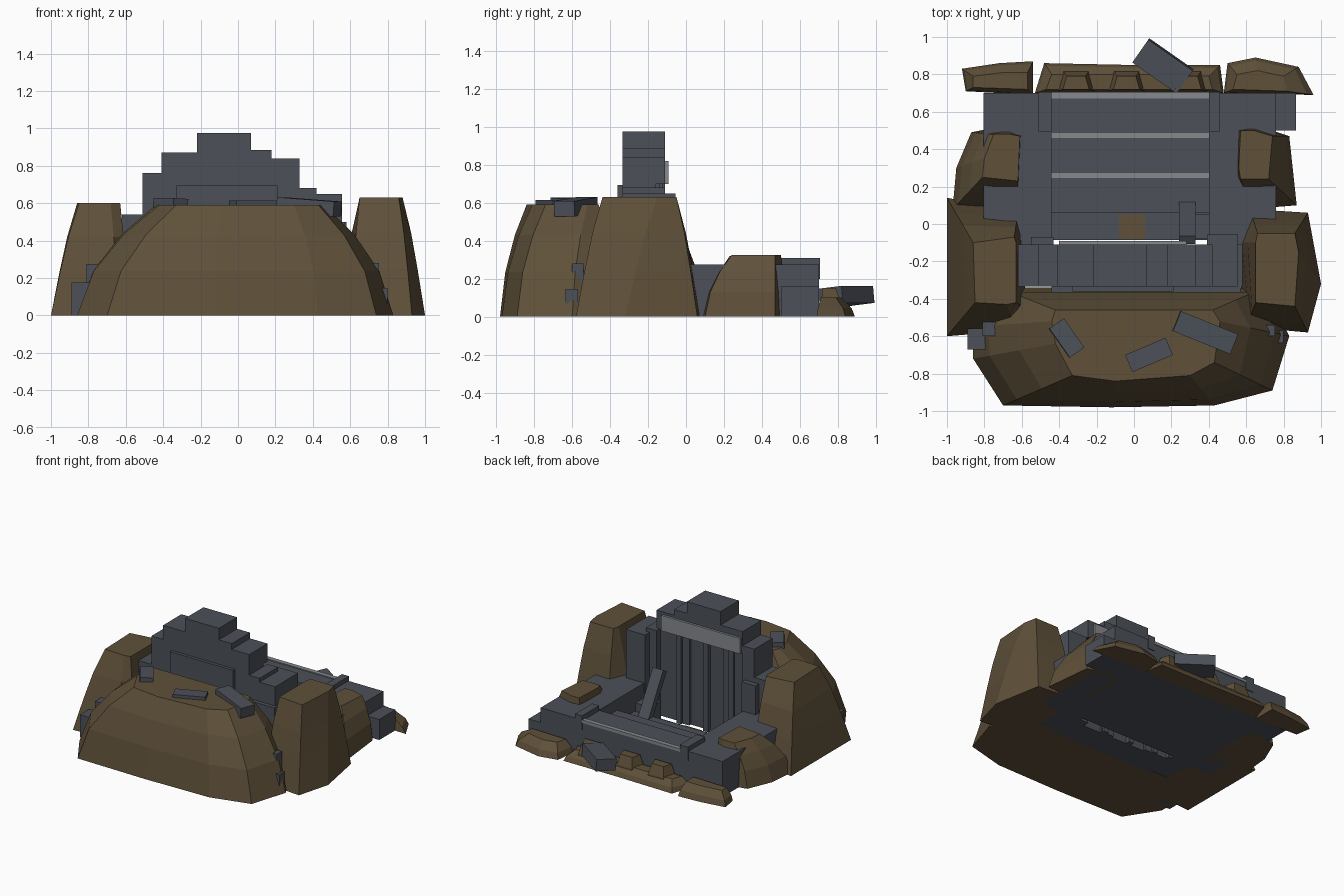
import bpy, bmesh, math
from mathutils import Matrix, Euler, Vector

if "Cube" in bpy.data.objects:
    bpy.data.objects.remove(bpy.data.objects["Cube"])


def material(name, rgb):
    m = bpy.data.materials.new(name)
    m.diffuse_color = (*rgb, 1)
    m.use_nodes = True
    m.node_tree.nodes["Principled BSDF"].inputs["Base Color"].default_value = m.diffuse_color
    return m


EARTH = material("earth brown", (0.115, 0.082, 0.042))
STONE = material("slate stone", (0.072, 0.081, 0.099))
TRIM = material("pale trim", (0.24, 0.25, 0.27))


def finish(name, bm, mat):
    bmesh.ops.recalc_face_normals(bm, faces=bm.faces)
    me = bpy.data.meshes.new(name)
    bm.to_mesh(me)
    bm.free()
    me.materials.append(mat)
    ob = bpy.data.objects.new(name, me)
    bpy.context.collection.objects.link(ob)
    return ob


def box(name, x, y, z, mat=STONE):
    """Box from (min, max) pairs."""
    bm = bmesh.new()
    size = (x[1] - x[0], y[1] - y[0], z[1] - z[0])
    mid = Vector((sum(x) / 2, sum(y) / 2, sum(z) / 2))
    bmesh.ops.create_cube(bm, size=1, matrix=Matrix.Translation(mid) @ Matrix.Diagonal((*size, 1)))
    return finish(name, bm, mat)


def slab(name, loc, size, rot):
    """Turned loose block, rotation in degrees."""
    bm = bmesh.new()
    turn = Euler([math.radians(a) for a in rot]).to_matrix().to_4x4()
    bmesh.ops.create_cube(bm, size=1, matrix=Matrix.Translation(loc) @ turn @ Matrix.Diagonal((*size, 1)))
    return finish(name, bm, STONE)


def mound(name, base, top, height, tiers=((0, 0), (.4, .2), (.73, .56), (1, 1))):
    """Earth heap: rings blended from the base outline to the top outline."""
    bm = bmesh.new()
    rings = []
    for h, s in tiers:
        rings.append([bm.verts.new((a[0] + (b[0] - a[0]) * s, a[1] + (b[1] - a[1]) * s, height * h))
                      for a, b in zip(base, top)])
    n = len(base)
    for lo, hi in zip(rings, rings[1:]):
        for i in range(n):
            j = (i + 1) % n
            bm.faces.new((lo[i], lo[j], hi[j], hi[i]))
    bm.faces.new(rings[0][::-1])
    bm.faces.new(rings[-1])
    return finish(name, bm, EARTH)


# Large front heap
mound("front_mound",
      [(-.72, -.34), (-.86, -.55), (-.86, -.72), (-.70, -.97), (-.12, -.98), (.43, -.97), (.74, -.89), (.83, -.6), (.70, -.34)],
      [(-.42, -.46), (-.44, -.52), (-.42, -.64), (-.33, -.81), (-.10, -.84), (.30, -.81), (.43, -.74), (.46, -.52), (.42, -.46)],
      .59)

# Tall heaps beside the tower
side = ((0, 0), (.39, .33), (.70, .62), (1, 1))
mound("right_mound",
      [(.54, -.10), (.62, .08), (.93, .06), (1.0, -.32), (.93, -.58), (.60, -.55)],
      [(.65, -.10), (.66, -.05), (.86, -.05), (.88, -.15), (.86, -.44), (.65, -.42)], .63, side)
mound("left_mound",
      [(-.59, -.05), (-.62, .07), (-1.0, .14), (-1.0, -.60), (-.64, -.57), (-.58, -.45)],
      [(-.63, -.10), (-.64, -.07), (-.86, -.10), (-.85, -.42), (-.68, -.43), (-.63, -.42)], .60, side)

# Lower heaps beside the stair
mound("right_rear_mound",
      [(.62, .08), (.87, .10), (.83, .47), (.65, .53), (.54, .50), (.54, .20)],
      [(.57, .24), (.72, .24), (.74, .47), (.64, .50), (.57, .50), (.56, .30)], .325)
mound("left_rear_mound",
      [(-.62, .10), (-.60, .48), (-.68, .53), (-.87, .49), (-.95, .30), (-.97, .08)],
      [(-.62, .23), (-.61, .47), (-.66, .48), (-.75, .48), (-.80, .35), (-.81, .25)], .32)

# Low banks along the rear
bank = ((0, 0), (.45, .25), (1, 1))
mound("left_bank", [(-.90, .71), (-.54, .69), (-.54, .87), (-.72, .86), (-.92, .83)],
      [(-.86, .73), (-.57, .72), (-.57, .81), (-.70, .81), (-.86, .79)], .10, bank)
mound("middle_bank", [(-.53, .70), (.48, .70), (.46, .85), (0, .85), (-.48, .86)],
      [(-.47, .72), (.42, .72), (.40, .79), (0, .80), (-.44, .80)], .08, bank)
mound("right_bank", [(.48, .70), (.96, .69), (.88, .84), (.65, .89), (.50, .86)],
      [(.53, .72), (.82, .71), (.80, .79), (.66, .82), (.55, .80)], .10, bank)
for i, x in enumerate((-.31, -.04, .29)):
    mound(f"bank_lump_{i}", [(x - .10, .71), (x + .10, .71), (x + .07, .82), (x - .07, .82)],
          [(x - .07, .72), (x + .07, .72), (x + .05, .79), (x - .05, .79)], .15, ((0, 0), (.5, .2), (1, 1)))

# Floor, stair and side platforms
box("floor", (-.44, .40), (-.085, .06), (0, .02))
for i, (y0, y1, z) in enumerate(((.06, .275, .10), (.275, .49, .19), (.49, .70, .27))):
    box(f"step_{i}", (-.44, .40), (y0, y1), (0, z))
    box(f"step_nosing_{i}", (-.44, .40), (y1 - .03, y1 + .005), (z - .015, z + .008), TRIM)
box("left_platform", (-.805, -.44), (-.11, .70), (0, .275))
box("right_platform", (.40, .76), (-.11, .70), (0, .275))
box("right_end_block", (.76, .865), (.50, .70), (0, .16))
box("left_kerb", (-.51, -.44), (.495, .705), (.2, .31))
box("right_kerb", (.40, .46), (.495, .705), (.2, .31))
box("floor_earth_patch", (-.08, .06), (-.08, .05), (.018, .026), EARTH)

# Stepped tower: edges along x, height and doorway depth of each column
columns = ((-.62, -.51, .54, 0), (-.51, -.41, .76, 0), (-.41, -.22, .87, .03), (-.22, .07, .975, .05),
           (.07, .18, .885, .03), (.18, .33, .84, .05), (.33, .42, .68, 0), (.42, .555, .65, 0),
           (.555, .58, .50, 0))
for i, (x0, x1, z, inset) in enumerate(columns):
    split = .70 if inset else z
    box(f"tower_column_{i}", (x0, x1), (-.335, -.11 - inset), (0, split))
    if inset:
        box(f"tower_head_{i}", (x0, x1), (-.335, -.11), (split, z))
for i, x in enumerate((-.30, -.08, .15)):
    box(f"doorway_rib_{i}", (x - .02, x + .02), (-.18, -.125), (0, .70))
box("front_panel", (-.33, .21), (-.36, -.33), (.3, .695))
box("front_ledge", (-.44, .57), (-.365, -.33), (0, .50))
box("lintel", (-.40, .28), (-.12, -.092), (.70, .82), TRIM)
box("left_pier", (-.55, -.43), (-.115, -.07), (.2, .50))
box("right_pier", (.39, .555), (-.115, -.055), (.2, .65))

# Fallen stones
box("stair_block", (.27, .40), (-.08, .05), (0, .16))
slab("leaning_slab", (.285, .02, .22), (.09, .42, .05), (-60, 0, 0))
slab("mound_slab_left", (-.36, -.61, .60), (.095, .19, .05), (0, 3, 35))
slab("mound_slab_middle", (.08, -.70, .60), (.235, .10, .03), (0, 0, 23))
slab("mound_slab_right", (.38, -.58, .58), (.33, .115, .08), (0, 4, -22))
slab("rear_slab", (.155, .845, .11), (.29, .15, .09), (6, 0, -35))
box("left_rubble_low", (-.89, -.78), (-.67, -.56), (0, .175))
box("left_rubble_high", (-.81, -.70), (-.60, -.525), (.17, .275))
box("right_rubble_high", (.685, .755), (-.60, -.54), (.14, .28))
box("right_rubble_low", (.755, .80), (-.635, -.57), (.03, .145))
